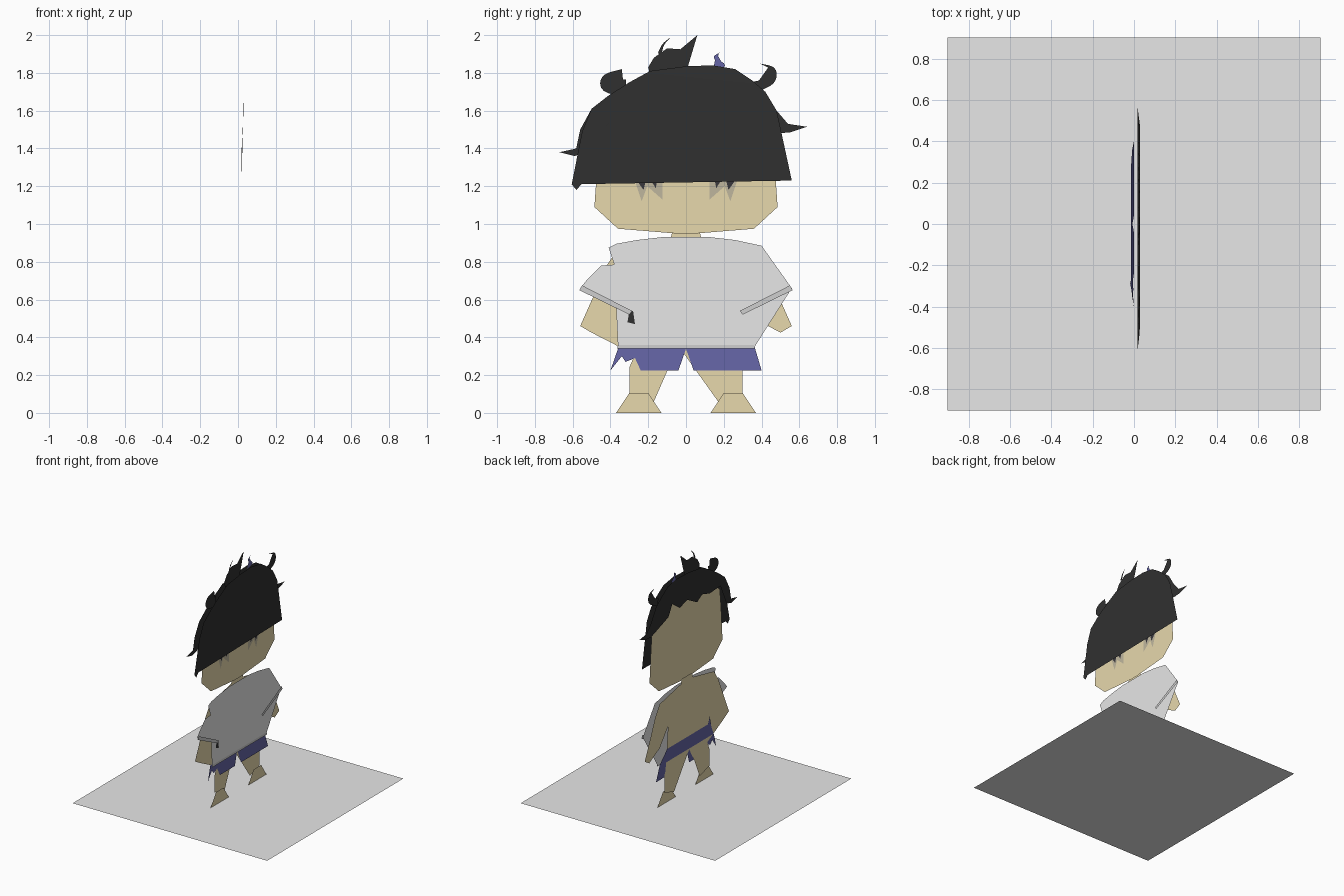
import bpy, bmesh
from mathutils import Vector


def material(name, rgb):
    m = bpy.data.materials.new(name)
    m.diffuse_color = (*rgb, 1)
    return m


SKIN = material("skin", (0.93, 0.80, 0.48))
GREY = material("light_grey", (0.80, 0.80, 0.80))
TRIM = material("trim_grey", (0.62, 0.62, 0.62))
BLACK = material("hair_black", (0.03, 0.03, 0.03))
IRIS = material("iris_dark", (0.04, 0.038, 0.045))
EYE = material("eye_taupe", (0.52, 0.47, 0.34))
BLUE = material("indigo", (0.13, 0.13, 0.38))


def sheet(name, polys, x, mat):
    """Flat cut-out shapes given as (y, z) outlines; x is a number or a function of y, z."""
    fx = x if callable(x) else (lambda y, z: x)
    bm = bmesh.new()
    for poly in polys:
        bm.faces.new([bm.verts.new((fx(y, z), y, z)) for y, z in poly])
    bmesh.ops.triangulate(bm, faces=bm.faces[:], ngon_method='EAR_CLIP')
    for f in bm.faces:
        f.normal_update()
        if f.normal.x < 0:
            f.normal_flip()
    me = bpy.data.meshes.new(name)
    bm.to_mesh(me)
    bm.free()
    me.materials.append(mat)
    ob = bpy.data.objects.new(name, me)
    bpy.context.collection.objects.link(ob)
    return ob


def flip(poly):
    return [(-y, z) for y, z in reversed(poly)]


def pair(poly):
    return [poly, flip(poly)]


def symmetric(half):
    return half + flip(half)


def ribbon(path, width, steps=5):
    """Outline of a smooth strand that tapers to a point."""
    p = [Vector(q) for q in path]
    p = [2 * p[0] - p[1]] + p + [2 * p[-1] - p[-2]]
    pts = []
    for i in range(1, len(p) - 2):
        a, b, c, d = p[i - 1:i + 3]
        for s in range(steps):
            t = s / steps
            pts.append(0.5 * (2 * b + (c - a) * t + (2 * a - 5 * b + 4 * c - d) * t * t
                              + (3 * b - a - 3 * c + d) * t ** 3))
    left, right = [], []
    for i, q in enumerate(pts):
        tan = (pts[min(i + 1, len(pts) - 1)] - pts[max(i - 1, 0)]).normalized()
        off = Vector((-tan.y, tan.x)) * width / 2 * (1 - i / len(pts))
        left.append(tuple(q + off))
        right.append(tuple(q - off))
    return left + [tuple(p[-2])] + right[::-1]


# Square base plate
bpy.ops.mesh.primitive_plane_add(size=1.81)
base = bpy.context.object
base.name = "base_plate"
base.data.materials.append(GREY)

# Body with arms and legs, feet
sheet("body", [symmetric([
    (0.07, 0.97), (0.08, 0.93), (0.36, 0.87), (0.42, 0.78), (0.48, 0.64), (0.56, 0.46),
    (0.50, 0.425), (0.36, 0.50), (0.25, 0.64), (0.25, 0.36), (0.30, 0.24), (0.30, 0.10),
    (0.17, 0.06), (0.10, 0.22), (0.03, 0.34)])], -0.008, SKIN)
sheet("feet", pair([(0.13, 0), (0.37, 0), (0.30, 0.105), (0.20, 0.105)]), 0.005, SKIN)

# Shorts, tilted so the waist sits behind the body; ragged on one side
sheet("shorts", [[
    (-0.29, 0.52), (-0.27, 0.46), (0.27, 0.46), (0.36, 0.36), (0.40, 0.225), (0.04, 0.225),
    (0.0, 0.34), (-0.04, 0.225), (-0.24, 0.225), (-0.27, 0.29), (-0.32, 0.27),
    (-0.34, 0.30), (-0.40, 0.225), (-0.36, 0.34), (-0.32, 0.42)]],
    lambda y, z: -0.016 + (0.48 - z) * 0.06, BLUE)
sheet("torn_patch", [[(-0.30, 0.54), (-0.28, 0.54), (-0.27, 0.47), (-0.31, 0.48)]], 0.011, BLACK)

# Shirt with V neck and torn sleeve
sheet("shirt", [[
    (0.0, 0.79), (0.13, 0.93), (0.26, 0.915), (0.40, 0.885), (0.56, 0.66), (0.285, 0.54),
    (0.36, 0.345), (-0.36, 0.345), (-0.31, 0.37), (-0.26, 0.40), (-0.27, 0.44),
    (-0.29, 0.54), (-0.56, 0.66), (-0.52, 0.71), (-0.42, 0.695), (-0.41, 0.73),
    (-0.45, 0.78), (-0.38, 0.785), (-0.41, 0.875), (-0.37, 0.895), (-0.26, 0.915),
    (-0.13, 0.93)]], 0.01, GREY)
sheet("sleeve_cuffs", pair([(0.55, 0.675), (0.565, 0.65), (0.30, 0.52), (0.285, 0.54)]), 0.02, TRIM)
sheet("shirt_hem", [[(-0.36, 0.36), (0.36, 0.36), (0.365, 0.34), (-0.365, 0.34)]], 0.015, TRIM)

# Head
sheet("head", [symmetric([
    (0.0, 1.70), (0.30, 1.68), (0.45, 1.52), (0.465, 1.38), (0.485, 1.09),
    (0.36, 0.975), (0.0, 0.95)][1:-1] + [(0.03, 0.948)])], 0.0, SKIN)

# Eyes
sheet("eye_whites", pair([
    (0.125, 1.13), (0.125, 1.30), (0.20, 1.46), (0.26, 1.46), (0.29, 1.38),
    (0.285, 1.27), (0.235, 1.12), (0.205, 1.20)]), 0.004, EYE)
sheet("irises", pair([
    (0.14, 1.29), (0.18, 1.42), (0.26, 1.42), (0.285, 1.37), (0.28, 1.26),
    (0.225, 1.18), (0.205, 1.26), (0.16, 1.19)]), 0.007, IRIS)

# Hair: back layer with jagged lower edge
crown_top = [
    (-0.50, 1.61), (-0.41, 1.68), (-0.30, 1.75), (-0.19, 1.81), (0.0, 1.835), (0.14, 1.84),
    (0.26, 1.82), (0.35, 1.76), (0.42, 1.70), (0.48, 1.60)]
sheet("back_hair", [[(-0.67, 1.38), (-0.58, 1.40), (-0.56, 1.50)] + crown_top + [
    (0.54, 1.53), (0.64, 1.515), (0.55, 1.485), (0.48, 1.48), (0.42, 1.56), (0.25, 1.56),
    (0.20, 1.65), (0.10, 1.58), (0.0, 1.61), (-0.13, 1.54), (-0.20, 1.58), (-0.30, 1.55),
    (-0.44, 1.56), (-0.52, 1.38), (-0.59, 1.36)]], -0.012, BLACK)


def bulge(y, z):
    return 0.018 + 0.012 * max(0, 1 - ((z - 1.72) / 0.35) ** 2)


# Hair: front layer with side locks and fringe
front = sheet("front_hair", [[
    (-0.58, 1.18), (-0.605, 1.21), (-0.54, 1.33), (-0.52, 1.41), (-0.55, 1.49)] + crown_top + [
    (0.495, 1.50), (0.475, 1.40), (0.49, 1.30), (0.56, 1.23), (0.48, 1.27), (0.42, 1.37),
    (0.37, 1.47), (0.325, 1.57), (0.345, 1.33), (0.32, 1.33), (0.27, 1.46), (0.20, 1.61),
    (0.11, 1.55), (0.075, 1.44), (0.05, 1.28), (0.01, 1.27), (-0.03, 1.37), (-0.06, 1.50),
    (-0.07, 1.61), (-0.15, 1.53), (-0.20, 1.43), (-0.22, 1.28), (-0.27, 1.24), (-0.31, 1.32),
    (-0.325, 1.48), (-0.29, 1.57), (-0.30, 1.60), (-0.42, 1.53), (-0.46, 1.44),
    (-0.52, 1.25)]], bulge, BLACK)
sheet("topknot", [[
    (-0.19, 1.79), (-0.20, 1.83), (-0.17, 1.88), (-0.10, 1.93), (-0.03, 1.925), (0.06, 2.0),
    (0.03, 1.93), (-0.03, 1.88), (-0.05, 1.84), (0.0, 1.80)]], 0.012, BLACK)

# Stray curls
sheet("curls", [
    ribbon([(-0.32, 1.72), (-0.42, 1.73), (-0.42, 1.78), (-0.34, 1.82)], 0.09),
    ribbon([(0.35, 1.72), (0.45, 1.76), (0.46, 1.82), (0.39, 1.85)], 0.06),
    ribbon([(-0.14, 1.90), (-0.12, 1.95), (-0.08, 1.99)], 0.02)], 0.016, BLACK)
sheet("blue_strand", [
    ribbon([(0.14, 1.82), (0.20, 1.84), (0.15, 1.88), (0.18, 1.91)], 0.02)], -0.01, BLUE)

for ob in bpy.context.collection.objects:
    ob.select_set(ob is front)
bpy.context.view_layer.objects.active = front
bpy.ops.object.shade_smooth_by_angle()
